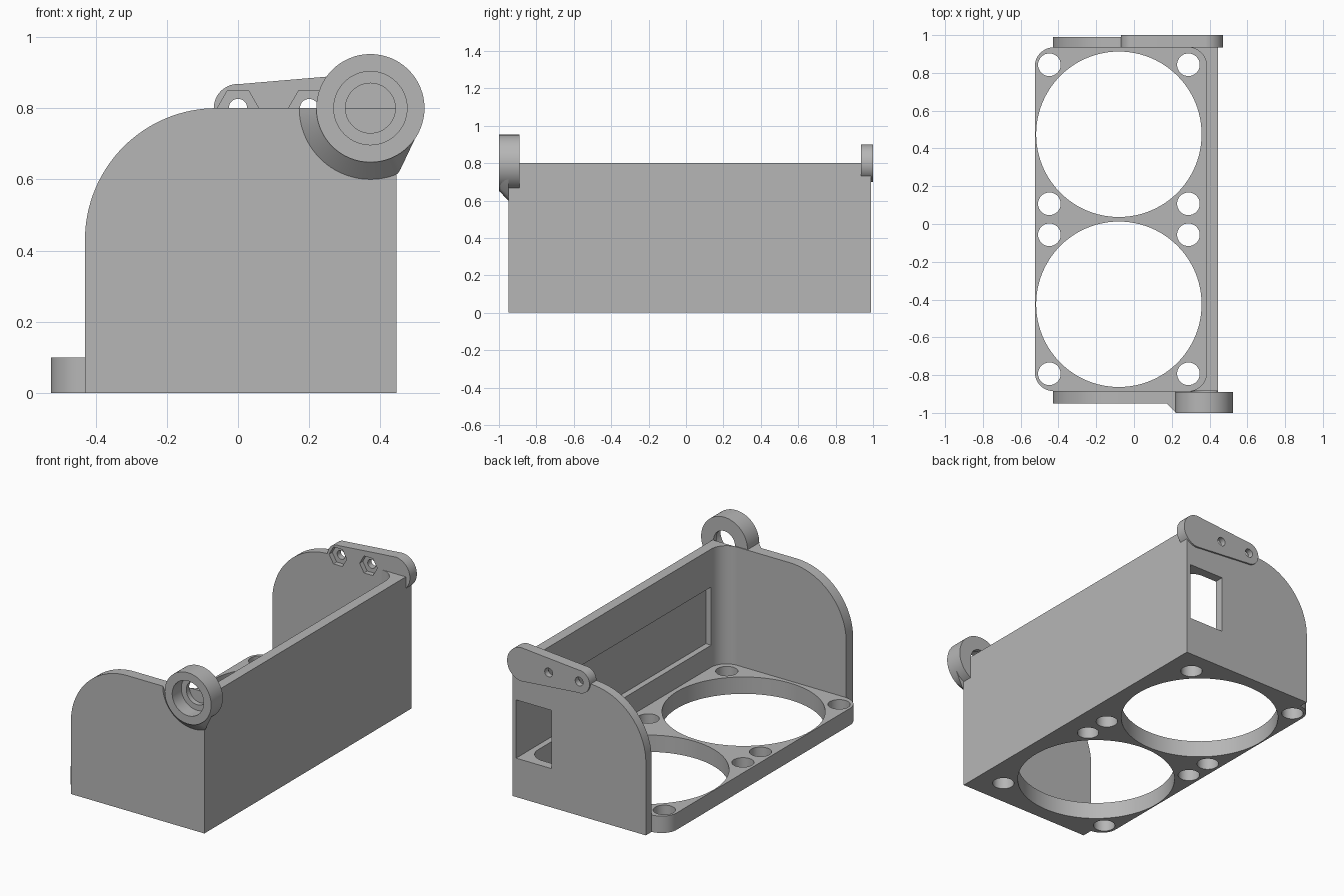
import bpy, bmesh
from math import sin, cos, acos, radians, degrees

cube = bpy.data.objects.get("Cube")
if cube:
    bpy.data.objects.remove(cube, do_unlink=True)

grey = bpy.data.materials.new("plain grey")
grey.use_nodes = True
grey.diffuse_color = (0.47, 0.47, 0.47, 1)
grey.node_tree.nodes["Principled BSDF"].inputs["Base Color"].default_value = grey.diffuse_color


def arc(cx, cy, r, start, end, steps=16):
    angles = [radians(start + (end - start) * i / steps) for i in range(steps + 1)]
    return [(cx + r * cos(a), cy + r * sin(a)) for a in angles]


def circle(cx, cy, r, steps=64):
    return arc(cx, cy, r, 0, 360, steps)[:-1]


def rect(x0, y0, x1, y1):
    return [(x0, y0), (x1, y0), (x1, y1), (x0, y1)]


def prism(name, pts, axis, a, b, end_pts=None):
    """Extrude a profile along z (x, y points) or y (x, z points)."""
    def place(p, h):
        return (p[0], p[1], h) if axis == "z" else (p[0], h, p[1])
    bm = bmesh.new()
    lower = [bm.verts.new(place(p, a)) for p in pts]
    upper = [bm.verts.new(place(p, b)) for p in end_pts or pts]
    bm.faces.new(lower)
    bm.faces.new(upper[::-1])
    n = len(pts)
    for i in range(n):
        j = (i + 1) % n
        bm.faces.new((lower[i], upper[i], upper[j], lower[j]))
    bmesh.ops.recalc_face_normals(bm, faces=bm.faces)
    mesh = bpy.data.meshes.new(name)
    bm.to_mesh(mesh)
    bm.free()
    mesh.materials.append(grey)
    obj = bpy.data.objects.new(name, mesh)
    bpy.context.collection.objects.link(obj)
    return obj


def cut(targets, *cutter_args):
    """Subtract a prism from each target, then discard it."""
    cutter = prism("cutter", *cutter_args)
    cutter.hide_render = True
    for obj in targets:
        mod = obj.modifiers.new("cut", "BOOLEAN")
        mod.operation, mod.solver, mod.object = "DIFFERENCE", "EXACT", cutter
        bpy.context.view_layer.objects.active = obj
        bpy.ops.object.modifier_apply(modifier=mod.name)
    bpy.data.objects.remove(cutter, do_unlink=True)


# Main dimensions
LEFT, INNER, OUTER = -0.43, 0.385, 0.445
FRONT, FRONT_IN, BACK_IN, BACK = -0.95, -0.885, 0.935, 0.99
TOP, R = 0.8, 0.1
PIVOT = 0.372

# Floor with rounded corners, two fan openings and eight screw holes
floor = prism("floor_plate",
              arc(INNER - R, BACK_IN - R, R, 0, 90) + arc(-0.525 + R, BACK_IN - R, R, 90, 180)
              + arc(-0.525 + R, FRONT_IN + R, R, 180, 270) + arc(INNER - R, FRONT_IN + R, R, 270, 360),
              "z", 0, 0.1)
for y in (0.475, -0.425):
    cut([floor], circle(-0.08, y, 0.438, 96), "z", -1, 1)
    for dx in (-0.368, 0.368):
        for dy in (-0.368, 0.368):
            cut([floor], circle(-0.08 + dx, y + dy, 0.06, 32), "z", -1, 1)

# Long side wall with filleted inner corners
side = prism("side_wall",
             [(OUTER, FRONT_IN), (OUTER, BACK_IN)]
             + arc(INNER - R, BACK_IN - R, R, 90, 0) + arc(INNER - R, FRONT_IN + R, R, 0, -90),
             "z", 0, TOP)

# End walls with one large rounded shoulder
end_profile = [(LEFT, 0), (OUTER, 0), (OUTER, TOP)] + arc(LEFT + 0.37, TOP - 0.37, 0.37, 90, 180, 32)
front = prism("front_wall", end_profile, "y", FRONT, FRONT_IN)
back = prism("back_wall", end_profile, "y", BACK_IN, BACK)

# Slot through the back wall and along the inside of the side wall
cut([side, back], rect(0.188, 0.23, 0.42, 0.575), "y", -0.786, 1.2)

# Pivot ring and its flared support
ring = prism("pivot_ring", circle(PIVOT, TOP, 0.152), "y", -1, -0.89)
small, flare = [], []
for i in range(49):
    a = radians(180 + 180 * i / 48)
    lean = 0.904 * cos(a) - 0.428 * sin(a)
    r = 0.2
    if lean > 0:
        r = min(r, 0.15 / lean)
    if a > radians(335):
        r = 0.15
    small.append((PIVOT + 0.15 * cos(a), TOP + 0.15 * sin(a)))
    flare.append((PIVOT + r * cos(a), TOP + r * sin(a)))
support = prism("ring_support", small, "y", -0.998, FRONT, flare)
cut([ring, support, front], circle(PIVOT, TOP, 0.103), "y", -1.2, -0.915)
cut([ring, front], circle(PIVOT, TOP, 0.07), "y", -1.2, -0.88)

# Tapered bracket on the back wall with two bolt holes and nut pockets
phi = degrees(acos((0.068 - 0.1) / PIVOT))
bracket = prism("back_bracket",
                arc(PIVOT, TOP, 0.1, -180 + phi, 180 - phi, 32)
                + arc(0, TOP, 0.068, 180 - phi, 180 + phi, 32), "y", BACK_IN, 1.0)
for x in (0, 0.2):
    cut([bracket, back], circle(x, TOP, 0.058, 6), "y", 0.9, 0.965)
    cut([bracket, back], circle(x, TOP, 0.026, 32), "y", 0.9, 1.2)

# Smooth curved faces while keeping edges sharp
bpy.ops.object.select_all(action="DESELECT")
for obj in (floor, side, front, back, ring, support, bracket):
    obj.select_set(True)
bpy.context.view_layer.objects.active = floor
bpy.ops.object.shade_smooth_by_angle(angle=radians(25))
